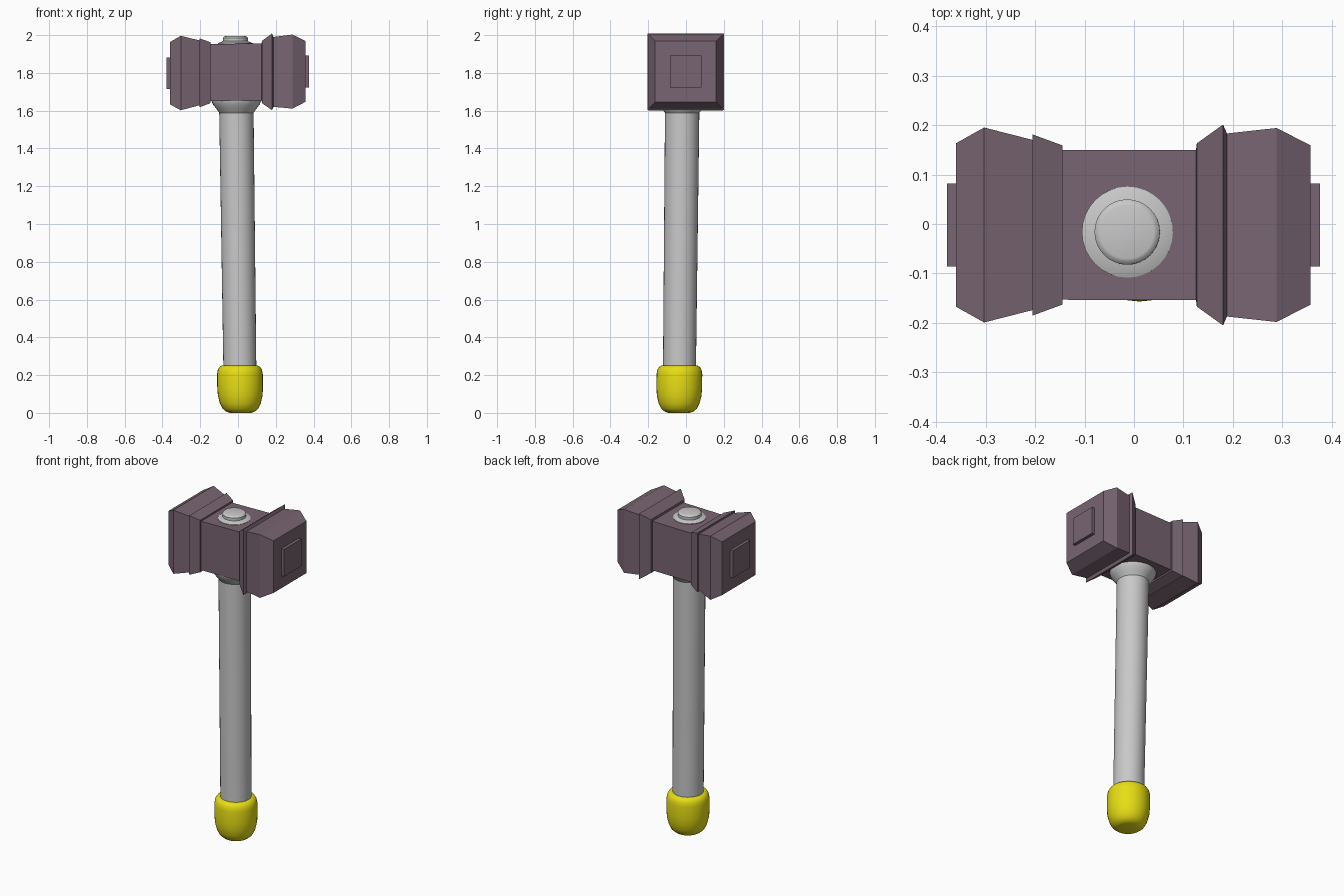
import bpy, bmesh, math
from mathutils import Vector

if "Cube" in bpy.data.objects:
    bpy.data.objects.remove(bpy.data.objects["Cube"])


def material(name, rgb):
    m = bpy.data.materials.new(name)
    m.diffuse_color = (*rgb, 1)
    m.use_nodes = True
    m.node_tree.nodes["Principled BSDF"].inputs["Base Color"].default_value = m.diffuse_color
    return m


STONE = material("dark mauve", (0.19, 0.13, 0.168))
METAL = material("grey metal", (0.58, 0.58, 0.58))
YELLOW = material("yellow", (0.80, 0.73, 0.007))


def loft(name, rings, mat, smooth=False):
    """Skin a list of equal-length point rings and cap both ends."""
    bm = bmesh.new()
    loops = [[bm.verts.new(p) for p in r] for r in rings]
    n = len(loops[0])
    for a, b in zip(loops, loops[1:]):
        for i in range(n):
            j = (i + 1) % n
            bm.faces.new((a[i], a[j], b[j], b[i]))
    bm.faces.new(loops[0])
    bm.faces.new(loops[-1])
    bmesh.ops.recalc_face_normals(bm, faces=bm.faces)
    me = bpy.data.meshes.new(name)
    bm.to_mesh(me)
    bm.free()
    me.materials.append(mat)
    ob = bpy.data.objects.new(name, me)
    bpy.context.collection.objects.link(ob)
    if smooth:
        bpy.ops.object.select_all(action='DESELECT')
        ob.select_set(True)
        bpy.context.view_layer.objects.active = ob
        bpy.ops.object.shade_smooth_by_angle(angle=math.radians(35))
    return ob


def turned(name, profile, mat, sides=32):
    """Round part along the slightly leaning handle axis; profile is (radius, z)."""
    rings = []
    for r, z in profile:
        cx, cy = 0.013 - 0.0135 * z, -0.037 + 0.0105 * z
        rings.append([(cx + r * math.cos(2 * math.pi * i / sides),
                       cy + r * math.sin(2 * math.pi * i / sides), z)
                      for i in range(sides)])
    return loft(name, rings, mat, True)


def squared(name, profile):
    """Square-section part along x; profile is (x, half size)."""
    rings = []
    for x, h in profile:
        cz = 1.803 + 0.013 * x
        rings.append([(x, -0.002 + sy * h, cz + sz * h)
                      for sy, sz in ((-1, -1), (1, -1), (1, 1), (-1, 1))])
    return loft(name, rings, STONE)


# Hammer head: core, bands, striking blocks and face plates
squared("head_core", [(-0.16, 0.151), (0.14, 0.152)])
squared("left_band", [(-0.145, 0.150), (-0.145, 0.161), (-0.205, 0.183), (-0.205, 0.165)])
squared("right_band", [(0.125, 0.150), (0.127, 0.165), (0.180, 0.203), (0.190, 0.180)])
squared("left_block", [(-0.195, 0.170), (-0.205, 0.172), (-0.303, 0.197), (-0.360, 0.165)])
squared("right_block", [(0.170, 0.183), (0.188, 0.185), (0.288, 0.196), (0.357, 0.161)])
squared("left_face_plate", [(-0.350, 0.084), (-0.378, 0.084)])
squared("right_face_plate", [(0.345, 0.084), (0.376, 0.084)])

# Handle with flared collar under the head
turned("handle", [(0.087, 0.15), (0.091, 1.60)], METAL)
turned("collar", [(0.088, 1.585), (0.097, 1.597), (0.106, 1.61), (0.125, 1.635),
                  (0.132, 1.655), (0.132, 1.68)], METAL)

# Flange and knob on top of the head
turned("top_flange", [(0.092, 1.94), (0.092, 1.957), (0.066, 1.968)], METAL)
turned("top_knob", [(0.066, 1.95), (0.066, 1.985), (0.060, 1.992), (0.054, 1.994)], METAL)

# Rounded yellow pommel
turned("pommel", [(0.055, 0.0), (0.075, 0.006), (0.094, 0.022), (0.108, 0.05),
                  (0.118, 0.09), (0.121, 0.13), (0.121, 0.205), (0.117, 0.228),
                  (0.108, 0.243), (0.096, 0.25), (0.085, 0.25)], YELLOW)
